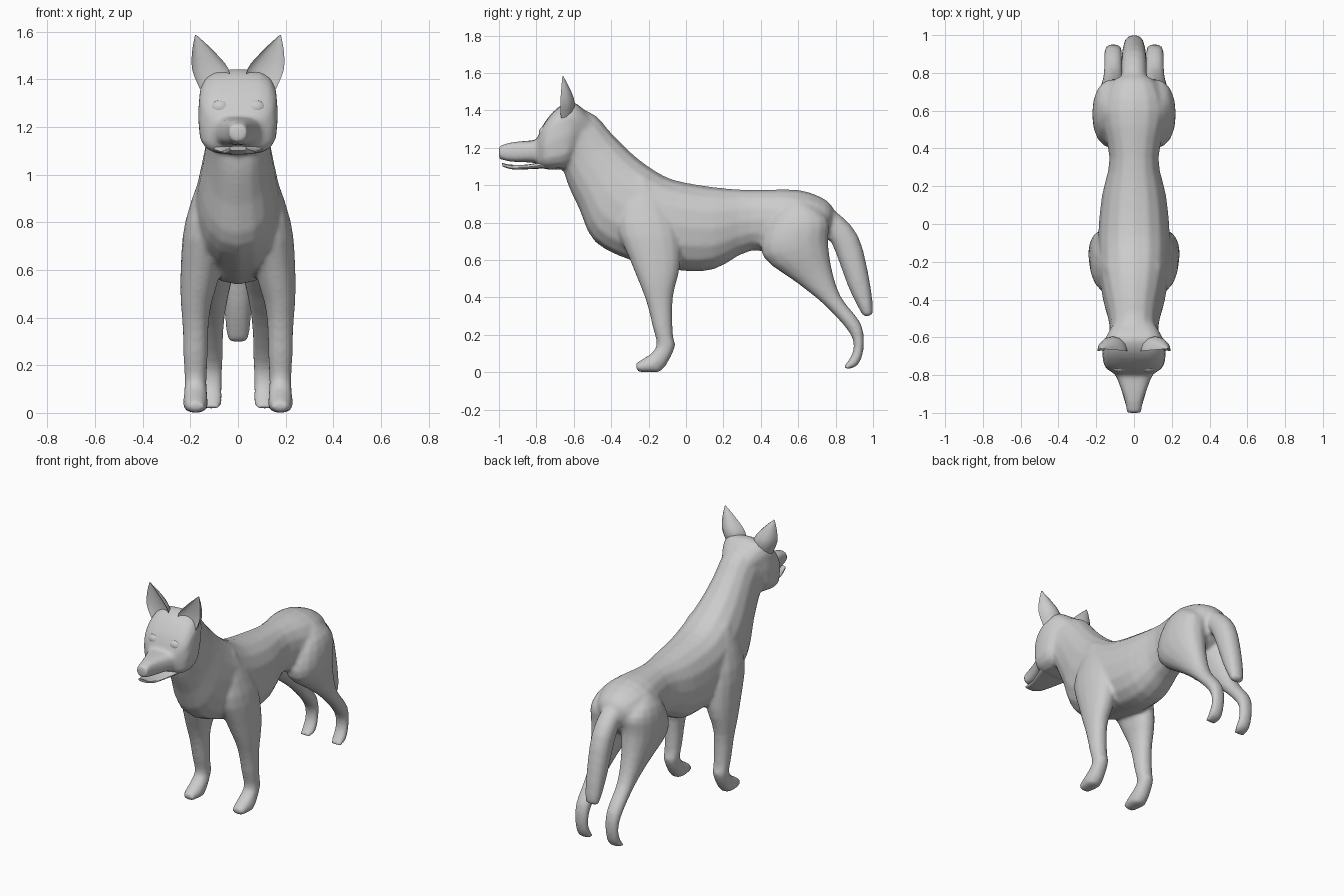
import bpy, bmesh, math
from mathutils import Vector

cube = bpy.data.objects.get("Cube")
if cube:
    bpy.data.objects.remove(cube, do_unlink=True)

grey = bpy.data.materials.new("light grey")
grey.use_nodes = True
COLOUR = (.6, .6, .6, 1)
grey.diffuse_color = COLOUR
grey.node_tree.nodes["Principled BSDF"].inputs["Base Color"].default_value = COLOUR


def finish(name, bm, mirrored=False):
    """Turn a bmesh into a smooth shaded object, optionally paired across x."""
    bmesh.ops.recalc_face_normals(bm, faces=bm.faces)
    mesh = bpy.data.meshes.new(name)
    bm.to_mesh(mesh)
    bm.free()
    mesh.materials.append(grey)
    obj = bpy.data.objects.new(name, mesh)
    bpy.context.collection.objects.link(obj)
    if mirrored:
        obj.modifiers.new("pair", "MIRROR").use_axis[0] = True
    bpy.ops.object.select_all(action="DESELECT")
    obj.select_set(True)
    bpy.context.view_layer.objects.active = obj
    bpy.ops.object.shade_smooth_by_angle(angle=math.radians(50))
    return obj


def skin(bm, rings):
    """Bridge successive rings of points and cap both ends."""
    loops = [[bm.verts.new(point) for point in ring] for ring in rings]
    count = len(loops[0])
    for lower, upper in zip(loops, loops[1:]):
        for i in range(count):
            j = (i + 1) % count
            bm.faces.new((lower[i], lower[j], upper[j], upper[i]))
    bm.faces.new(loops[0])
    bm.faces.new(loops[-1])


def flow(rows, steps=3):
    """Pass a smooth curve through the rows, adding rows in between."""
    rows = [Vector(row) for row in rows]
    padded = [rows[0], *rows, rows[-1]]
    result = []
    for before, start, end, after in zip(padded, padded[1:], padded[2:], padded[3:]):
        leave, arrive = (end - before) / 2, (after - start) / 2
        for step in range(steps):
            t = step / steps
            blend = t * t * (3 - 2 * t)
            result.append(start.lerp(end, blend)
                          + leave * t * (1 - t) ** 2 - arrive * t * t * (1 - t))
    return result + [rows[-1]]


def soften(value, power):
    return math.copysign(abs(value) ** (2 / power), value)


def turns(count):
    return [math.tau * i / count for i in range(count)]


def loft(bm, rows, power=2.2, centre=lambda z: 0):
    """Each row: y, z of one edge, y, z of the opposite edge, half width."""
    rings = []
    for near_y, near_z, far_y, far_z, width in flow(rows):
        near = Vector((0, near_y, max(near_z, 0)))
        far = Vector((0, far_y, max(far_z, 0)))
        middle, half = (near + far) / 2, (near - far) / 2
        middle.x = centre(middle.z)
        side = Vector((width, 0, 0))
        rings.append([middle + half * soften(math.cos(t), power)
                      + side * soften(math.sin(t), power) for t in turns(16)])
    skin(bm, rings)


def limb(bm, rows, base, slope, **options):
    """A loft whose half width follows from its depth."""
    loft(bm, [(*row, base + slope * math.dist(row[:2], row[2:])) for row in rows],
         **options)


# Neck, chest, belly and rump
animal = bmesh.new()
loft(animal, [
    (-.58, 1.42, -.66, 1.1, .14),
    (-.48, 1.37, -.63, 1, .13),
    (-.4, 1.28, -.57, .87, .14),
    (-.3, 1.18, -.49, .7, .165),
    (-.2, 1.1, -.3, .6, .185),
    (-.07, 1.03, -.05, .545, .19),
    (.15, .99, .15, .55, .17),
    (.35, .975, .35, .65, .13),
    (.6, .975, .6, .62, .18),
    (.75, .92, .73, .68, .13),
    (.8, .85, .76, .74, .06)])

# Skull and cheeks
loft(animal, [
    (-.5, 1.35, -.6, 1.17, .11),
    (-.59, 1.44, -.63, 1.1, .155),
    (-.68, 1.42, -.68, 1.085, .168),
    (-.76, 1.33, -.75, 1.085, .155),
    (-.8, 1.24, -.79, 1.1, .1)], power=3.4)

# Muzzle
loft(animal, [
    (-.74, 1.25, -.74, 1.1, .13),
    (-.82, 1.24, -.82, 1.12, .09),
    (-.93, 1.23, -.93, 1.125, .05),
    (-1, 1.21, -1, 1.14, .037)], power=3)

for sign in (1, -1):
    # Front legs from shoulder to paw, splaying outward on the way down
    limb(animal, [
        (-.3, 1.05, -.2, 1.05),
        (-.37, .8, -.05, .8),
        (-.3, .6, -.03, .58),
        (-.22, .4, -.07, .4),
        (-.18, .25, -.07, .2),
        (-.16, .13, -.06, .13),
        (-.25, .06, -.14, 0),
        (-.27, .045, -.26, 0)], base=.024, slope=.22,
        centre=lambda z: sign * min(.178, .24 - .14 * z))

    # Hind legs from thigh to paw
    limb(animal, [
        (.54, .92, .64, .92),
        (.43, .78, .76, .82),
        (.41, .62, .76, .7),
        (.59, .48, .78, .55),
        (.74, .36, .83, .4),
        (.875, .21, .935, .26),
        (.895, .12, .95, .13),
        (.86, .05, .92, .04),
        (.84, .03, .86, .015)], base=.03, slope=.22,
        centre=lambda z: sign * min(.11, .5 - .45 * z))

# Drooping tail
limb(animal, [
    (.7, .9, .7, .78),
    (.8, .86, .76, .72),
    (.92, .73, .8, .64),
    (.98, .5, .87, .45),
    (1, .33, .93, .33),
    (.98, .3, .95, .3)], base=.03, slope=.25)

# Fuse the overlapping masses into one skin
body = finish("body", animal)
fuse = body.modifiers.new("fuse", "REMESH")
fuse.mode = "VOXEL"
fuse.voxel_size = .012
fuse.use_smooth_shade = True
relax = body.modifiers.new("relax", "SMOOTH")
relax.factor = .5
relax.iterations = 6

# Lower jaw, parted from the muzzle by the mouth line
bm = bmesh.new()
loft(bm, [
    (-.75, 1.13, -.75, 1.09, .11),
    (-.85, 1.11, -.85, 1.085, .075),
    (-.94, 1.11, -.93, 1.085, .05),
    (-.985, 1.12, -.98, 1.1, .035)], power=3)
finish("lower_jaw", bm)

# Eyes
bm = bmesh.new()
bmesh.ops.create_uvsphere(bm, u_segments=16, v_segments=10, radius=.042)
bmesh.ops.scale(bm, vec=(1, .7, .8), verts=bm.verts)
bmesh.ops.translate(bm, vec=(.075, -.757, 1.28), verts=bm.verts)
finish("eyes", bm, mirrored=True)

# Pointed ears: crescent sections, hollow at the front, shrinking to the tip
rings = []
for x, width, z in flow([(.1, .06, 1.36), (.115, .077, 1.44),
                         (.148, .044, 1.52), (.177, .003, 1.585)]):
    rings.append([])
    for t in turns(12):
        bulge = math.sin(t) if math.sin(t) > 0 else -math.sin(t) / 3
        y = -.66 + width * (bulge - .15)
        rings[-1].append((x + width * math.cos(t), y, z))
bm = bmesh.new()
skin(bm, rings)
finish("ears", bm, mirrored=True)
